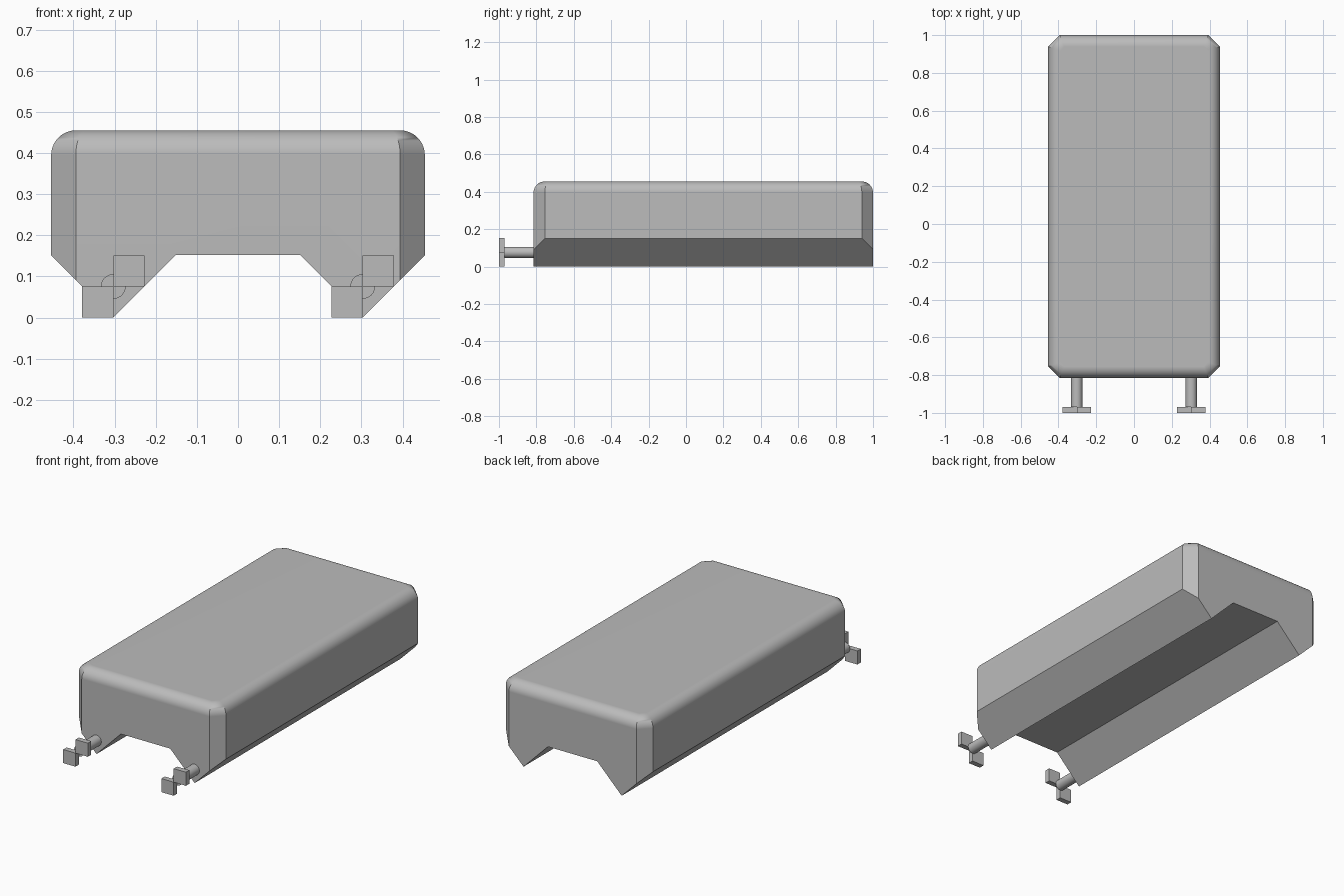
import bpy, bmesh, math

if "Cube" in bpy.data.objects:
    bpy.data.objects.remove(bpy.data.objects["Cube"])

HX, Y0, Y1, TOP, R = 0.454, -0.815, 1.0, 0.455, 0.06
CY, HY = (Y0 + Y1) / 2, (Y1 - Y0) / 2


def make(name, bm):
    bmesh.ops.recalc_face_normals(bm, faces=bm.faces[:])
    mesh = bpy.data.meshes.new(name)
    bm.to_mesh(mesh)
    bm.free()
    ob = bpy.data.objects.new(name, mesh)
    bpy.context.collection.objects.link(ob)
    return ob


def smooth(ob):
    bpy.ops.object.select_all(action='DESELECT')
    ob.select_set(True)
    bpy.context.view_layer.objects.active = ob
    bpy.ops.object.shade_smooth_by_angle(angle=math.radians(30))
    # Keep the large flat faces evenly shaded
    ob.modifiers.new("flat_faces", 'WEIGHTED_NORMAL').keep_sharp = True


def ring(bm, d, z):
    # Rectangle with cut corners, offset inwards by d
    a, b, c = HX - d, HY - d, R - d * (2 - math.sqrt(2))
    pts = [(a, b - c), (a - c, b), (c - a, b), (-a, b - c),
           (-a, c - b), (c - a, -b), (a - c, -b), (a, c - b)]
    return [bm.verts.new((x, y + CY, z)) for x, y in pts]


# Body: cut-corner block with a rounded top edge
bm = bmesh.new()
steps = 10
arc = [math.pi / 2 * i / steps for i in range(steps + 1)]
rings = [ring(bm, 0, -0.1)]
rings += [ring(bm, R * (1 - math.cos(t)), TOP - R + R * math.sin(t)) for t in arc]
for lo, hi in zip(rings, rings[1:]):
    for i in range(8):
        j = (i + 1) % 8
        bm.faces.new((lo[i], lo[j], hi[j], hi[i]))
bm.faces.new(rings[0])
bm.faces.new(rings[-1])
body = make("body", bm)

# Underside profile: two V keels with a flat channel between
half = [(0.152, 0.152), (0.303, 0), (0.655, 0.352), (0.655, 0.6)]
profile = half + [(-x, z) for x, z in reversed(half)]
bm = bmesh.new()
face = bm.faces.new([bm.verts.new((x, -1.2, z)) for x, z in profile])
ext = bmesh.ops.extrude_face_region(bm, geom=[face])["geom"]
bmesh.ops.translate(bm, vec=(0, 2.6, 0),
                    verts=[v for v in ext if isinstance(v, bmesh.types.BMVert)])
cutter = make("keel_cutter", bm)

mod = body.modifiers.new("keels", 'BOOLEAN')
mod.operation, mod.solver, mod.object = 'INTERSECT', 'EXACT', cutter
bpy.context.view_layer.objects.active = body
bpy.ops.object.modifier_apply(modifier=mod.name)
bpy.data.objects.remove(cutter)
smooth(body)


def plate(name, x, z):
    bpy.ops.mesh.primitive_cube_add(size=1, location=(x, -0.985, z))
    ob = bpy.context.object
    ob.name = name
    ob.scale = (0.0757, 0.03, 0.0757)


# Front pins, each ending in two diagonal square plates
for side, x in (("left", -0.303), ("right", 0.303)):
    bpy.ops.mesh.primitive_cylinder_add(vertices=32, radius=0.03, depth=0.155,
                                        location=(x, -0.8925, 0.0757),
                                        rotation=(math.pi / 2, 0, 0))
    pin = bpy.context.object
    pin.name = side + "_pin"
    smooth(pin)
    plate(side + "_lower_plate", x - 0.0379, 0.0379)
    plate(side + "_upper_plate", x + 0.0379, 0.1136)

# Mid grey on every part
grey = bpy.data.materials.new("grey")
grey.diffuse_color = (0.5, 0.5, 0.5, 1)
grey.use_nodes = True
grey.node_tree.nodes["Principled BSDF"].inputs["Base Color"].default_value = grey.diffuse_color
for ob in bpy.context.scene.objects:
    ob.data.materials.clear()
    ob.data.materials.append(grey)
